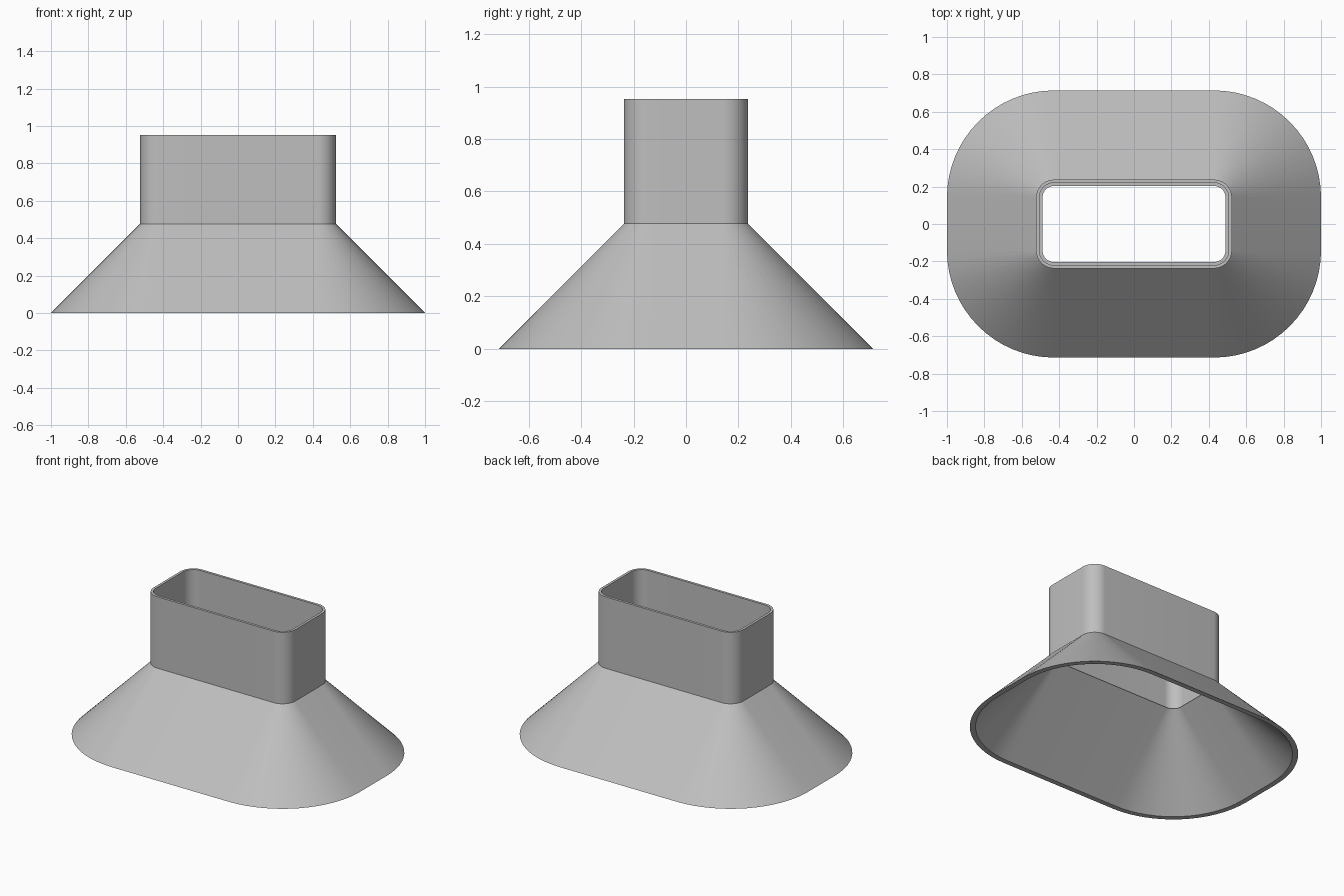
import bpy
import bmesh
from math import cos, sin, pi, radians

cube = bpy.data.objects.get("Cube")
if cube:
    bpy.data.objects.remove(cube, do_unlink=True)

SEGMENTS = 16                       # per rounded corner
CORE_X, CORE_Y = 0.428, 0.142       # centres of the corner arcs
NECK_R, SLOPE, TOP = 0.095, 0.477, 0.953
NECK_WALL, SKIRT_WALL = 0.017, 0.034

grey = bpy.data.materials.new("plain_grey")
grey.use_nodes = True
colour = (0.52, 0.52, 0.52, 1)
grey.diffuse_color = colour
grey.node_tree.nodes["Principled BSDF"].inputs["Base Color"].default_value = colour


def rounded_ring(bm, radius, z):
    """Rounded rectangle grown outwards from the core by radius."""
    ring = []
    for corner, (sx, sy) in enumerate([(1, 1), (-1, 1), (-1, -1), (1, -1)]):
        for i in range(SEGMENTS + 1):
            a = (corner + i / SEGMENTS) * pi / 2
            ring.append(bm.verts.new((sx * CORE_X + radius * cos(a),
                                      sy * CORE_Y + radius * sin(a), z)))
    return ring


# Closed wall section: outside upwards, then inside downwards
section = [
    (NECK_R + SLOPE, 0),
    (NECK_R, SLOPE),
    (NECK_R, TOP),
    (NECK_R - NECK_WALL, TOP),
    (NECK_R - NECK_WALL, SLOPE),
    (NECK_R - SKIRT_WALL, SLOPE),
    (NECK_R + SLOPE - SKIRT_WALL, 0),
]

bm = bmesh.new()
rings = [rounded_ring(bm, r, z) for r, z in section]
for low, high in zip(rings, rings[1:] + rings[:1]):
    for i in range(len(low)):
        j = (i + 1) % len(low)
        bm.faces.new((low[i], low[j], high[j], high[i]))
bmesh.ops.recalc_face_normals(bm, faces=bm.faces)

mesh = bpy.data.meshes.new("flared_duct")
bm.to_mesh(mesh)
bm.free()
mesh.materials.append(grey)
duct = bpy.data.objects.new("flared_duct", mesh)
bpy.context.collection.objects.link(duct)

# Smooth corners, crisp rims
bpy.ops.object.select_all(action="DESELECT")
duct.select_set(True)
bpy.context.view_layer.objects.active = duct
bpy.ops.object.shade_smooth_by_angle(angle=radians(30))
